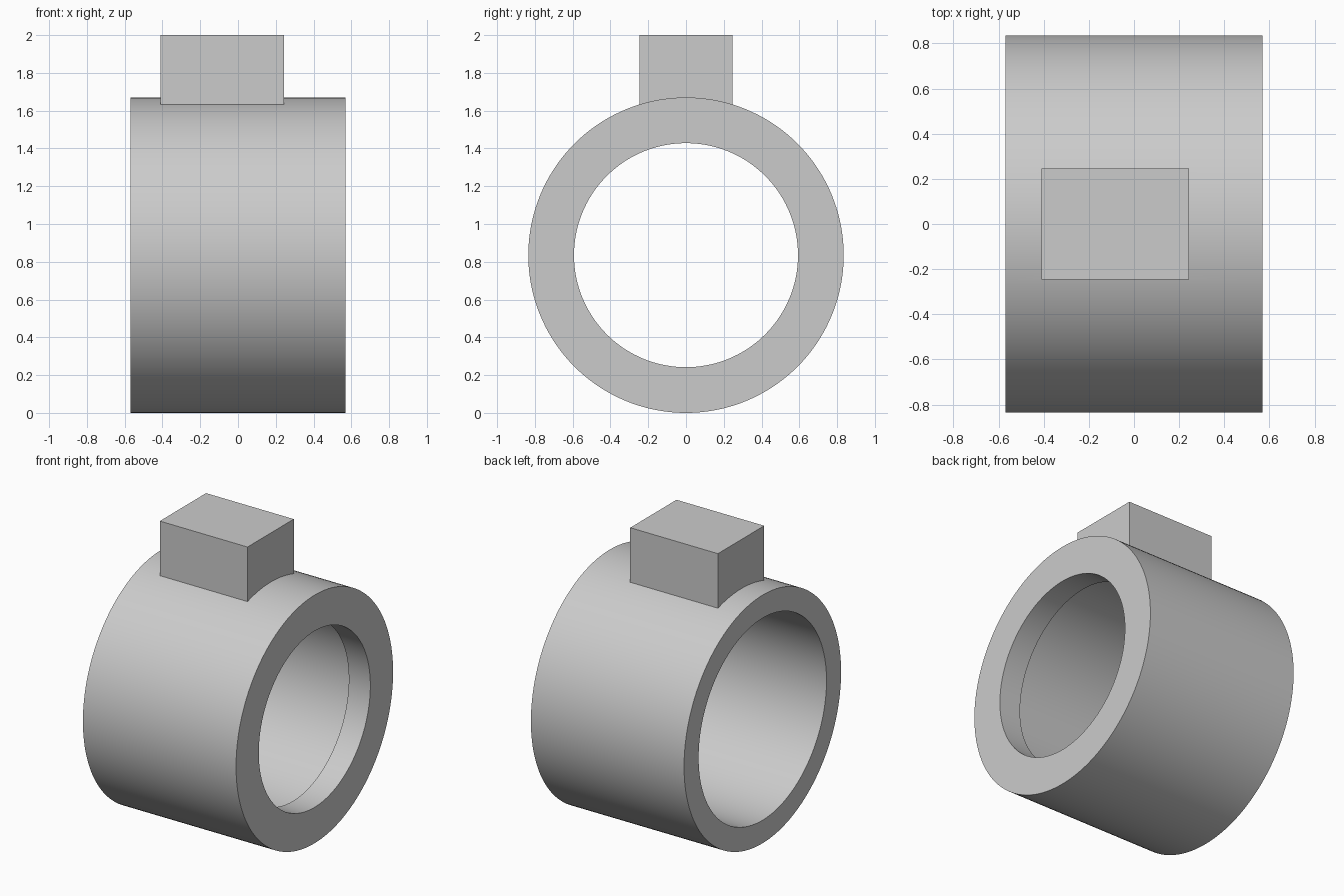
import bpy, bmesh, math
from mathutils import Matrix, Vector

default = bpy.data.objects.get("Cube")
if default:
    bpy.data.objects.remove(default, do_unlink=True)

# One plain grey
grey = bpy.data.materials.new("plain grey")
grey.use_nodes = True
colour = (0.6, 0.6, 0.6, 1)
grey.diffuse_color = colour
grey.node_tree.nodes["Principled BSDF"].inputs["Base Color"].default_value = colour

RADIUS, HALF_LENGTH = 0.835, 0.57
BORE, COUNTERBORE, LIP = 0.593, 0.68, 0.16
SEGMENTS = 144


def make_object(name, bm):
    bmesh.ops.recalc_face_normals(bm, faces=bm.faces)
    mesh = bpy.data.meshes.new(name)
    bm.to_mesh(mesh)
    bm.free()
    mesh.materials.append(grey)
    obj = bpy.data.objects.new(name, mesh)
    bpy.context.collection.objects.link(obj)
    return obj


# Sleeve: section revolved about the x axis, with a narrow lip at the +x end
section = [(-HALF_LENGTH, RADIUS), (HALF_LENGTH, RADIUS),
           (HALF_LENGTH, BORE), (HALF_LENGTH - LIP, BORE),
           (HALF_LENGTH - LIP, COUNTERBORE), (-HALF_LENGTH, COUNTERBORE)]
bm = bmesh.new()
verts = [bm.verts.new((x, 0, r)) for x, r in section]
edges = [bm.edges.new((verts[i - 1], v)) for i, v in enumerate(verts)]
bmesh.ops.spin(bm, geom=verts + edges, cent=(0, 0, 0), axis=(1, 0, 0),
               angle=math.tau, steps=SEGMENTS, use_merge=True)
bmesh.ops.remove_doubles(bm, verts=bm.verts, dist=0.0001)
bmesh.ops.translate(bm, verts=bm.verts, vec=(0, 0, RADIUS))
sleeve = make_object("sleeve_with_block", bm)

# Block on top, rooted in the sleeve wall
low, high = Vector((-0.41, -0.246, 1.58)), Vector((0.243, 0.246, 2.0))
bm = bmesh.new()
bmesh.ops.create_cube(bm, size=1, matrix=Matrix.Translation((low + high) / 2)
                      @ Matrix.Diagonal((high - low).to_4d()))
block = make_object("top_block", bm)

# Join the block to the sleeve
union = sleeve.modifiers.new("join_block", "BOOLEAN")
union.operation = "UNION"
union.solver = "EXACT"
union.object = block
bpy.ops.object.select_all(action="DESELECT")
sleeve.select_set(True)
bpy.context.view_layer.objects.active = sleeve
bpy.ops.object.modifier_apply(modifier=union.name)
bpy.data.objects.remove(block, do_unlink=True)
bpy.ops.object.shade_smooth_by_angle(angle=math.radians(30))
